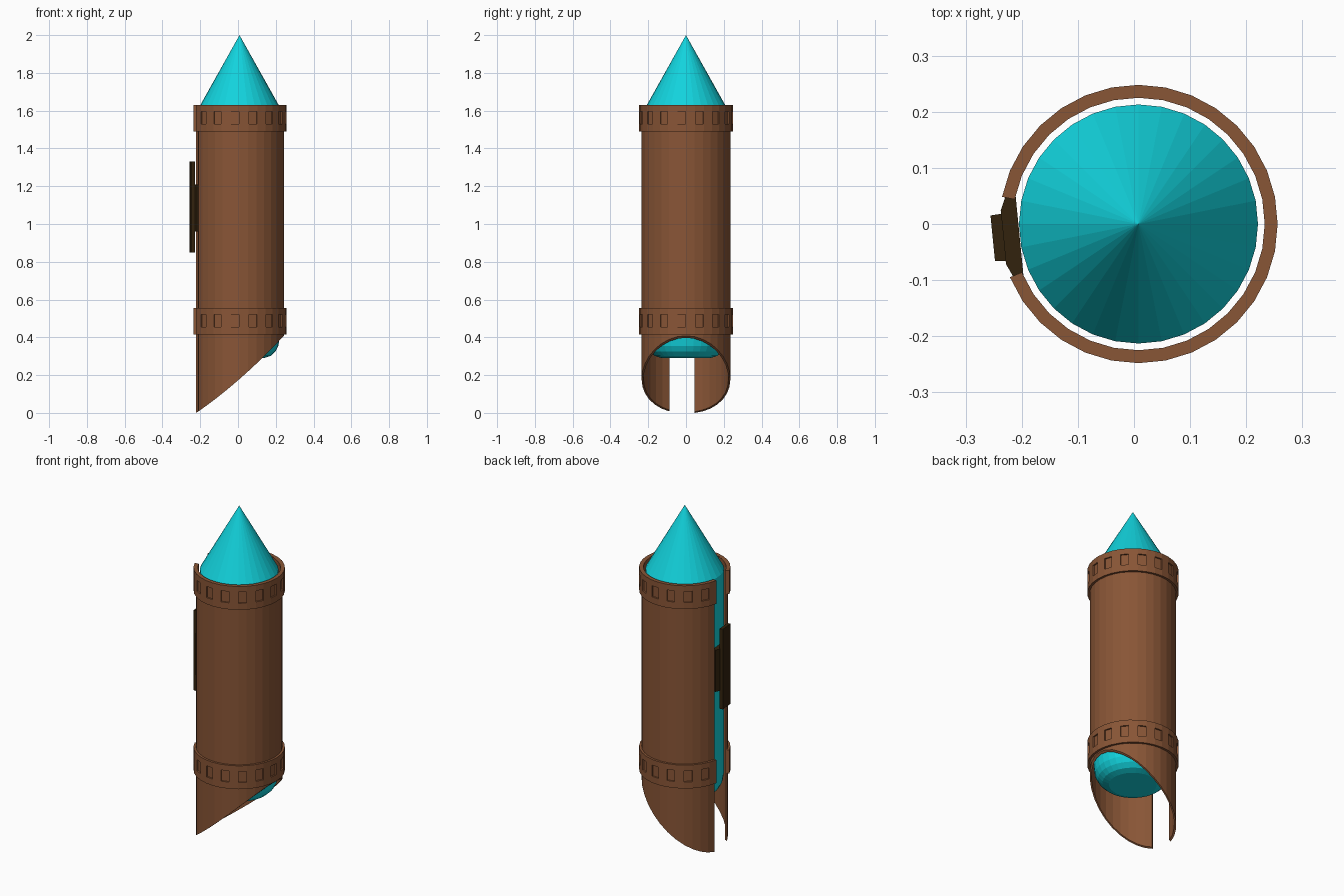
import bpy, bmesh, math
from mathutils import Matrix

if "Cube" in bpy.data.objects:
    bpy.data.objects.remove(bpy.data.objects["Cube"])

CX = 0.008                      # axis of the tube
SIDES = 32
STEP = 2 * math.pi / SIDES
FIRST, COUNT = 18, 29           # three of the 32 sides are left open as a slot


def material(name, rgb):
    m = bpy.data.materials.new(name)
    m.diffuse_color = (*rgb, 1)
    m.use_nodes = True
    m.node_tree.nodes["Principled BSDF"].inputs["Base Color"].default_value = m.diffuse_color
    return m


BROWN = material("brown", (0.25, 0.092, 0.037))
DARK = material("dark brown", (0.032, 0.016, 0.004))
CYAN = material("cyan", (0.006, 0.65, 0.72))


def finish(bm, name, mat):
    bmesh.ops.recalc_face_normals(bm, faces=bm.faces)
    me = bpy.data.meshes.new(name)
    bm.to_mesh(me)
    bm.free()
    me.materials.append(mat)
    ob = bpy.data.objects.new(name, me)
    bpy.context.collection.objects.link(ob)
    return ob


def slotted_sweep(profile):
    """Sweep a closed profile of (radius, z) around the axis, leaving the slot.
    z may be a function of x. Returns the bmesh and faces[side][edge]."""
    bm = bmesh.new()
    rings = []
    for i in range(COUNT + 1):
        a = (FIRST + i) * STEP
        ring = []
        for r, z in profile:
            x = CX + r * math.cos(a)
            ring.append(bm.verts.new((x, r * math.sin(a), z(x) if callable(z) else z)))
        rings.append(ring)
    n = len(profile)
    faces = [[bm.faces.new((p[k], q[k], q[(k + 1) % n], p[(k + 1) % n])) for k in range(n)]
             for p, q in zip(rings, rings[1:])]
    bm.faces.new(rings[0])
    bm.faces.new(rings[-1])
    return bm, faces


# Outer tube with a slanted, slightly curved lower end
def slant(x):
    return max(0.0, 0.172 + 0.87 * x + 0.42 * x * x)


bm, _ = slotted_sweep([(0.235, slant), (0.235, 1.628), (0.225, 1.628), (0.225, slant)])
finish(bm, "outer_tube", BROWN)

# Two bands with small recessed windows on every second side
for name, z in (("lower_band", 0.415), ("upper_band", 1.49)):
    bm, faces = slotted_sweep([(0.248, z), (0.248, z + 0.037), (0.248, z + 0.108),
                               (0.248, z + 0.14), (0.226, z + 0.14), (0.2345, z + 0.13),
                               (0.2345, z)])
    bmesh.ops.recalc_face_normals(bm, faces=bm.faces)
    windows = [faces[i][1] for i in range(COUNT) if (FIRST + i) % 2 == 1]
    bmesh.ops.inset_individual(bm, faces=windows, thickness=0.003, depth=0)
    bmesh.ops.inset_individual(bm, faces=windows, thickness=0.0005, depth=-0.008)
    finish(bm, name, BROWN)

# Inner core: rounded foot, straight body and pointed tip
profile = [(0.13, 0.29), (0.165, 0.302), (0.19, 0.325), (0.206, 0.355),
           (0.213, 0.40), (0.213, 1.62)]
bm = bmesh.new()
rings = [[bm.verts.new((CX + r * math.cos(i * STEP), r * math.sin(i * STEP), z))
          for i in range(SIDES)] for r, z in profile]
for p, q in zip(rings, rings[1:]):
    for i in range(SIDES):
        j = (i + 1) % SIDES
        bm.faces.new((p[i], p[j], q[j], q[i]))
bm.faces.new(rings[0])
tip = bm.verts.new((CX, 0, 2.0))
for i in range(SIDES):
    bm.faces.new((rings[-1][i], rings[-1][(i + 1) % SIDES], tip))
finish(bm, "inner_core", CYAN)


# Slide handle in the slot: a block and a long grip bar, turned to the slot's middle
def slot_box(name, r0, r1, half_width, z0, z1, taper):
    bm = bmesh.new()
    bmesh.ops.create_cube(bm, size=1)
    for v in bm.verts:
        outer = v.co.x > 0
        w = half_width - (taper if outer else 0)
        v.co.x = r1 if outer else r0
        v.co.y = math.copysign(w, v.co.y)
        v.co.z = z1 if v.co.z > 0 else z0
    turn = Matrix.Translation((CX, 0, 0)) @ Matrix.Rotation(16.5 * STEP, 4, 'Z')
    bmesh.ops.transform(bm, matrix=turn, verts=bm.verts)
    finish(bm, name, DARK)


slot_box("handle_block", 0.213, 0.232, 0.07, 0.96, 1.21, 0.0)
slot_box("handle_shoulder", 0.232, 0.242, 0.07, 0.96, 1.21, 0.022)
slot_box("handle_grip", 0.241, 0.261, 0.042, 0.85, 1.33, 0.001)
